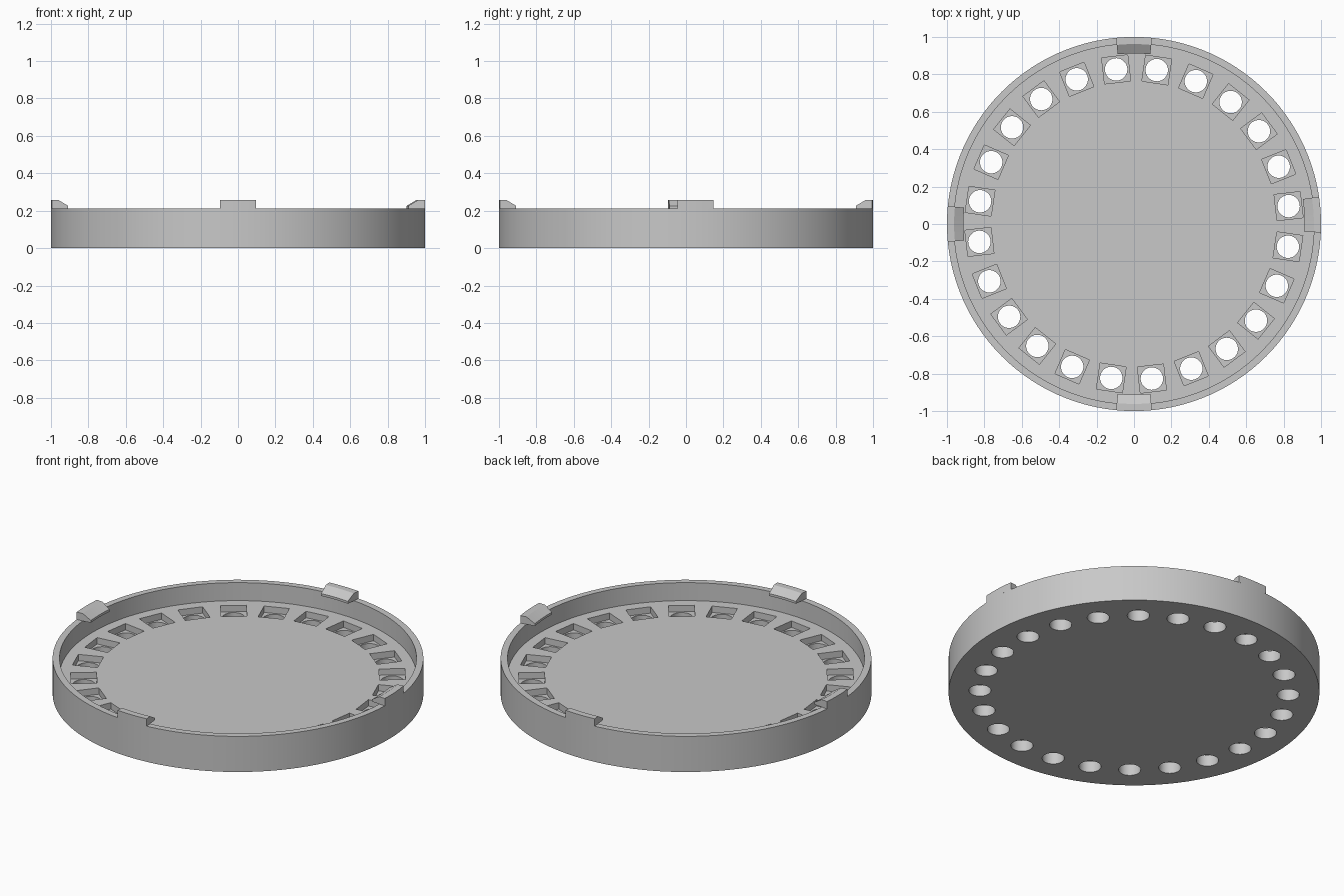
import bpy, bmesh, math
from mathutils import Matrix, Vector

default = bpy.data.objects.get("Cube")
if default:
    bpy.data.objects.remove(default, do_unlink=True)

# Dimensions
RIM_TOP, FLOOR_TOP, POCKET_BOTTOM, CLIP_TOP = 0.212, 0.105, 0.067, 0.256
OUTER, INNER = 1.0, 0.963
HOLE_COUNT, HOLE_RING, FIRST_HOLE = 24, 0.832, math.radians(6.6)

grey = bpy.data.materials.new("plain grey")
grey.use_nodes = True
grey.diffuse_color = (0.58, 0.58, 0.58, 1)
grey.node_tree.nodes["Principled BSDF"].inputs["Base Color"].default_value = (0.58, 0.58, 0.58, 1)


def make_object(name, bm):
    bmesh.ops.recalc_face_normals(bm, faces=bm.faces)
    mesh = bpy.data.meshes.new(name)
    bm.to_mesh(mesh)
    bm.free()
    mesh.materials.append(grey)
    obj = bpy.data.objects.new(name, mesh)
    bpy.context.collection.objects.link(obj)
    return obj


def revolve(name, profile, start, sweep, steps, closed):
    """Spin an (r, z) profile about z and cap whatever stays open."""
    bm = bmesh.new()
    turn = Matrix.Rotation(start, 3, 'Z')
    verts = [bm.verts.new(turn @ Vector((r, 0, z))) for r, z in profile]
    pairs = list(zip(verts, verts[1:]))
    if closed:
        pairs.append((verts[-1], verts[0]))
    edges = [bm.edges.new(p) for p in pairs]
    bmesh.ops.spin(bm, geom=verts + edges, cent=(0, 0, 0), axis=(0, 0, 1),
                   angle=sweep, steps=steps)
    bmesh.ops.remove_doubles(bm, verts=bm.verts, dist=1e-5)
    bmesh.ops.holes_fill(bm, edges=[e for e in bm.edges if e.is_boundary], sides=0)
    return make_object(name, bm)


def ring_cutter(name, add_shape):
    """Repeat one cutting shape at every light position."""
    bm = bmesh.new()
    for i in range(HOLE_COUNT):
        angle = FIRST_HOLE + math.tau * i / HOLE_COUNT
        add_shape(bm, Matrix.Rotation(angle, 4, 'Z') @ Matrix.Translation((HOLE_RING, 0, 0)))
    obj = make_object(name, bm)
    obj.hide_render = True
    return obj


def add_pocket(bm, place):
    lift = Matrix.Translation((0, 0, POCKET_BOTTOM + 0.04))
    size = Matrix.Diagonal((0.14, 0.14, 0.08, 1))
    bmesh.ops.create_cube(bm, size=1, matrix=place @ lift @ size)


def add_hole(bm, place):
    bmesh.ops.create_cone(bm, cap_ends=True, segments=32, radius1=0.06, radius2=0.06,
                          depth=0.5, matrix=place)


# Shallow tray with a raised rim
tray = revolve("tray", [(OUTER, 0), (OUTER, RIM_TOP), (INNER, RIM_TOP), (INNER, FLOOR_TOP)],
               0, math.tau, 120, False)

# Square pockets, each with a round hole through the floor
for cutter in (ring_cutter("pocket_cutter", add_pocket), ring_cutter("hole_cutter", add_hole)):
    mod = tray.modifiers.new(cutter.name, 'BOOLEAN')
    mod.operation, mod.solver, mod.object = 'DIFFERENCE', 'EXACT', cutter
    bpy.context.view_layer.objects.active = tray
    bpy.ops.object.modifier_apply(modifier=mod.name)
    bpy.data.objects.remove(cutter, do_unlink=True)

# Four snap clips on the rim, with a slope towards the inside
clip_profile = [(OUTER, RIM_TOP), (OUTER, CLIP_TOP), (0.962, CLIP_TOP),
                (0.912, 0.226), (0.912, RIM_TOP)]
parts = [tray]
for name, degrees in (("left", 2.9), ("back", 90), ("right", 180), ("front", 270)):
    parts.append(revolve(name + "_clip", clip_profile, math.radians(degrees - 5.5),
                         math.radians(11), 4, True))

# Smooth the round walls, keep the corners sharp
bpy.ops.object.select_all(action='DESELECT')
for part in parts:
    part.select_set(True)
bpy.context.view_layer.objects.active = tray
bpy.ops.object.shade_smooth_by_angle(angle=math.radians(25))
